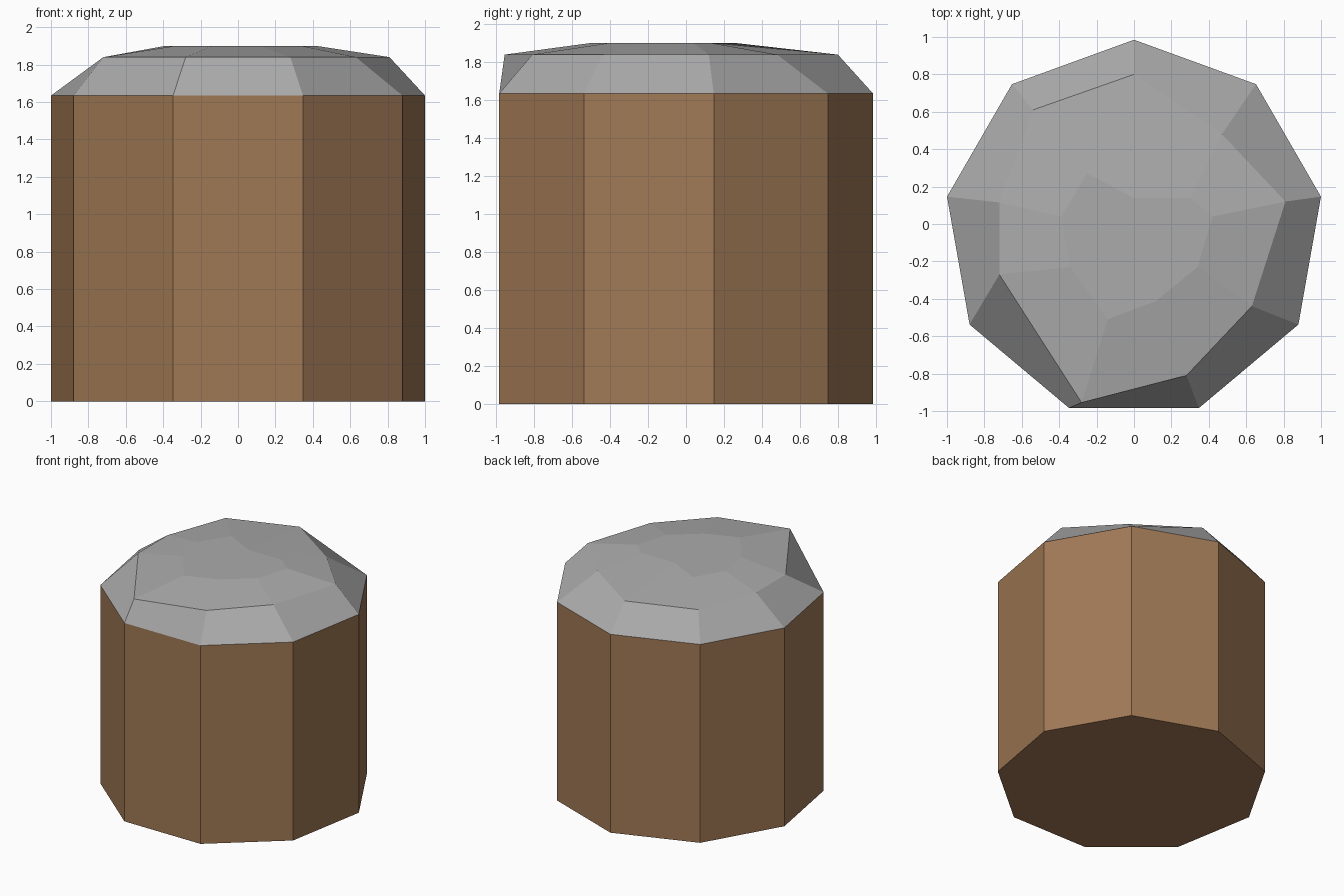
import bpy, bmesh
from math import sin, cos, tau

cube = bpy.data.objects.get("Cube")
if cube:
    bpy.data.objects.remove(cube, do_unlink=True)

SIDES = 9
RADIUS = 1.015
CENTRE_Y = -0.03


def make_material(name, color):
    mat = bpy.data.materials.new(name)
    mat.use_nodes = True
    mat.diffuse_color = color
    mat.node_tree.nodes["Principled BSDF"].inputs["Base Color"].default_value = color
    return mat


def loft(name, rings, mat, bottom):
    """Join stacked (points, height) rings with quads and close the top."""
    bm = bmesh.new()
    loops = [[bm.verts.new((x, y, z)) for x, y in pts] for pts, z in rings]
    for low, high in zip(loops, loops[1:]):
        for i in range(SIDES):
            j = (i + 1) % SIDES
            bm.faces.new((low[i], low[j], high[j], high[i]))
    bm.faces.new(loops[-1])
    if bottom:
        bm.faces.new(loops[0][::-1])
    bmesh.ops.recalc_face_normals(bm, faces=bm.faces)
    mesh = bpy.data.meshes.new(name)
    bm.to_mesh(mesh)
    bm.free()
    mesh.materials.append(mat)
    obj = bpy.data.objects.new(name, mesh)
    bpy.context.collection.objects.link(obj)
    return obj


brown = make_material("brown wood", (0.35, 0.19, 0.09, 1))
grey = make_material("grey stone", (0.41, 0.41, 0.41, 1))

# Regular rim, counter-clockwise from the back corner
rim = [(-RADIUS * sin(tau * i / SIDES), CENTRE_Y + RADIUS * cos(tau * i / SIDES))
       for i in range(SIDES)]

# Uneven shoulder and crown of the cap, in the same order
shoulder = [(0, 0.8), (-0.54, 0.61), (-0.72, 0.115), (-0.72, -0.27), (-0.28, -0.955),
            (0.28, -0.81), (0.63, -0.44), (0.81, 0.12), (0.47, 0.48)]
crown = [(0, 0.14), (-0.25, 0.27), (-0.39, 0.04), (-0.34, -0.23), (-0.14, -0.51),
         (0.12, -0.41), (0.34, -0.23), (0.42, 0.04), (0.3, 0.14)]

# Wooden body
loft("wooden_body", [(rim, 0), (rim, 1.635)], brown, True)

# Chipped stone cap
loft("stone_cap", [(rim, 1.635), (shoulder, 1.84), (crown, 1.9)], grey, False)
